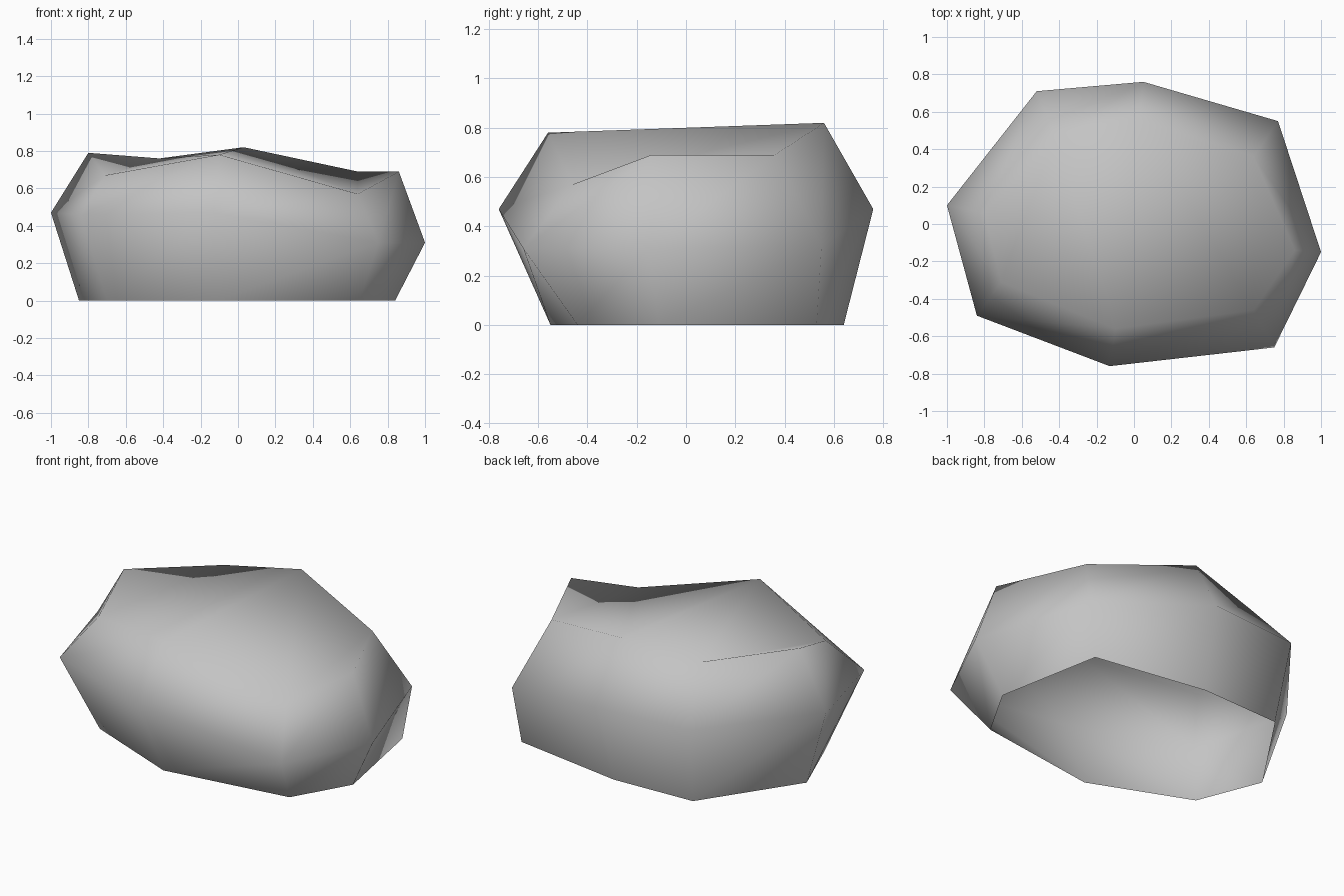
import bpy
import bmesh

default_cube = bpy.data.objects.get("Cube")
if default_cube:
    bpy.data.objects.remove(default_cube, do_unlink=True)


def make_material(name, colour):
    material = bpy.data.materials.new(name)
    material.use_nodes = True
    material.diffuse_color = colour
    shader = next(n for n in material.node_tree.nodes if n.type == "BSDF_PRINCIPLED")
    shader.inputs["Base Color"].default_value = colour
    shader.inputs["Roughness"].default_value = 0.9
    return material


def bridge(mesh, lower, upper):
    """Join two rings with quads facing outward."""
    count = len(lower)
    for i in range(count):
        j = (i + 1) % count
        mesh.faces.new((lower[i], lower[j], upper[j], upper[i]))


# Three irregular eight-sided rings, counterclockwise from the front
base_ring = [(-.11, -.55, 0), (.65, -.44, 0), (.84, -.11, 0), (.72, .53, 0),
             (.03, .64, 0), (-.48, .62, 0), (-.85, .07, 0), (-.7, -.31, 0)]
waist_ring = [(-.13, -.76, .47), (.75, -.66, .31), (1, -.15, .31), (.77, .55, .32),
              (.05, .76, .47), (-.52, .71, .47), (-1, .1, .47), (-.84, -.49, .46)]
crown_ring = [(-.1, -.56, .78), (.64, -.46, .57), (.86, -.14, .69), (.64, .36, .69),
              (.03, .56, .82), (-.42, .47, .76), (-.8, .06, .79), (-.71, -.31, .67)]

# Boulder shell, open underneath
shell = bmesh.new()
base, waist, crown = (
    [shell.verts.new(point) for point in ring]
    for ring in (base_ring, waist_ring, crown_ring)
)
bridge(shell, base, waist)
bridge(shell, waist, crown)

# Top split along the ridge running front to back
half = len(crown) // 2
shell.faces.new(crown[:half + 1])
shell.faces.new(crown[half:] + crown[:1])

for face in shell.faces:
    face.smooth = True

boulder_mesh = bpy.data.meshes.new("boulder")
shell.to_mesh(boulder_mesh)
shell.free()
boulder_mesh.materials.append(make_material("stone grey", (0.55, 0.55, 0.55, 1)))
boulder = bpy.data.objects.new("boulder", boulder_mesh)
bpy.context.collection.objects.link(boulder)
